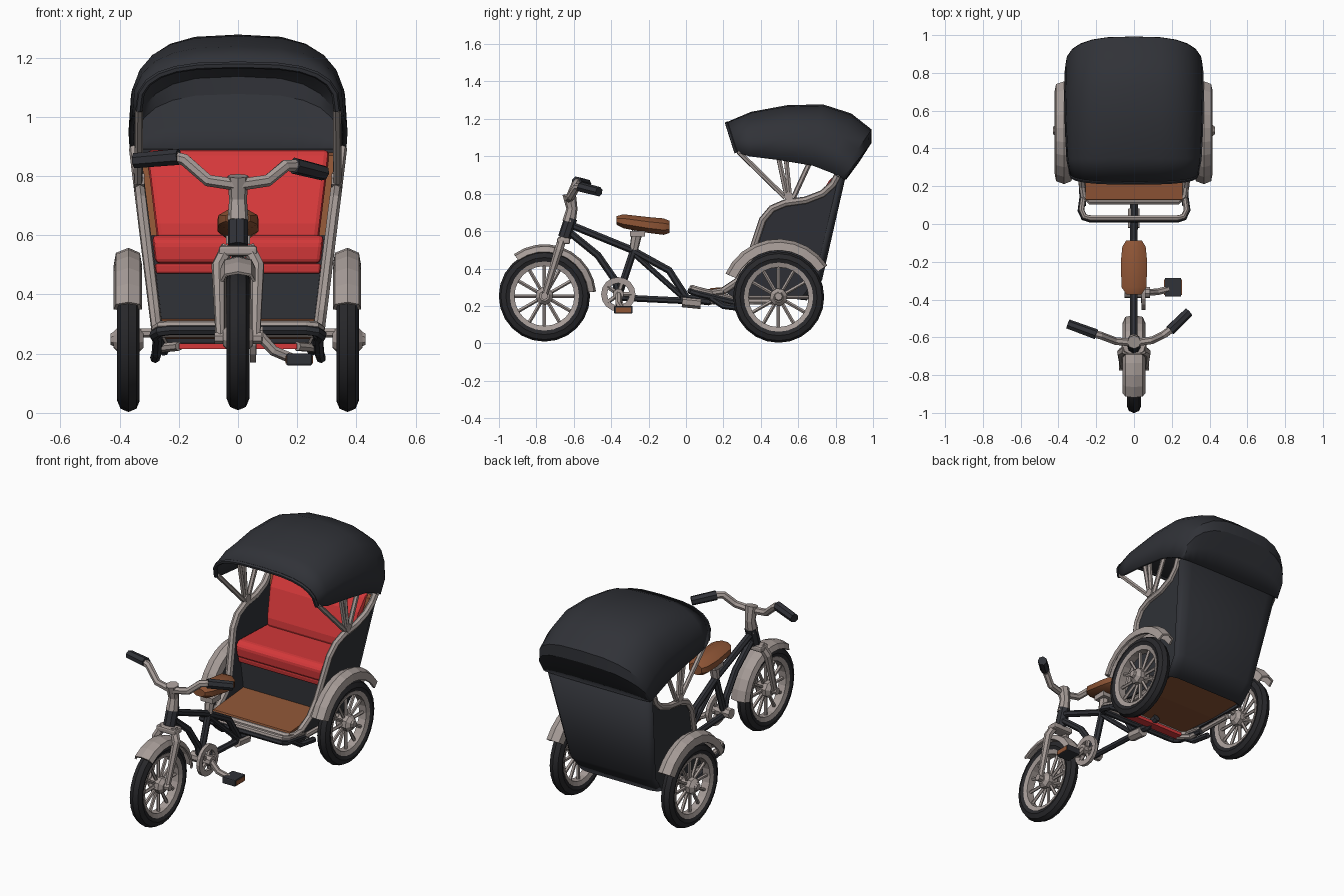
import bpy, bmesh
from math import sin, cos, pi, radians
from mathutils import Vector

cube = bpy.data.objects.get("Cube")
if cube:
    bpy.data.objects.remove(cube, do_unlink=True)


def material(name, rgb):
    m = bpy.data.materials.new(name)
    m.use_nodes = True
    m.diffuse_color = (*rgb, 1)
    m.node_tree.nodes["Principled BSDF"].inputs["Base Color"].default_value = (*rgb, 1)
    return m


DARK = material("charcoal", (0.03, 0.032, 0.039))
TYRE = material("rubber black", (0.021, 0.021, 0.024))
GREY = material("warm grey metal", (0.38, 0.33, 0.31))
RED = material("red upholstery", (0.66, 0.04, 0.042))
BROWN = material("brown leather", (0.27, 0.09, 0.036))


def loft(name, rings, mat, wrap=True, cyclic=False, caps=True, thick=0, bevel=0, smooth=0):
    """Skin a list of equal-length rings of points."""
    bm = bmesh.new()
    vs = [[bm.verts.new(p) for p in ring] for ring in rings]
    n, k = len(rings), len(rings[0])
    for i in range(n if cyclic else n - 1):
        a, b = vs[i], vs[(i + 1) % n]
        for j in range(k if wrap else k - 1):
            q = (j + 1) % k
            bm.faces.new((a[j], a[q], b[q], b[j]))
    if wrap and caps and not cyclic:
        bm.faces.new(vs[0])
        bm.faces.new(vs[-1])
    bmesh.ops.recalc_face_normals(bm, faces=bm.faces)
    me = bpy.data.meshes.new(name)
    bm.to_mesh(me)
    bm.free()
    me.materials.append(mat)
    ob = bpy.data.objects.new(name, me)
    bpy.context.collection.objects.link(ob)
    if thick:
        mod = ob.modifiers.new("thickness", "SOLIDIFY")
        mod.thickness, mod.offset = thick, 0
    if bevel:
        mod = ob.modifiers.new("soft edges", "BEVEL")
        mod.width, mod.segments = bevel, 2
    if smooth:
        bpy.ops.object.select_all(action="DESELECT")
        ob.select_set(True)
        bpy.context.view_layer.objects.active = ob
        bpy.ops.object.shade_smooth_by_angle(angle=radians(smooth))
    return ob


def tube(name, pts, r, mat, sides=7):
    """Sweep a round section along a path; r is one radius or one per point."""
    pts = [Vector(p) for p in pts]
    radii = r if isinstance(r, (list, tuple)) else [r] * len(pts)
    u, rings = Vector((0.3, 0.5, 0.8)), []
    for i, p in enumerate(pts):
        t = (pts[min(i + 1, len(pts) - 1)] - pts[max(i - 1, 0)]).normalized()
        u = (u - t * u.dot(t)).normalized()
        v = t.cross(u)
        rings.append([p + radii[i] * (u * cos(2 * pi * j / sides) + v * sin(2 * pi * j / sides))
                      for j in range(sides)])
    return loft(name, rings, mat)


def arc(name, c, profile, mat, a0=0, a1=360, segs=20, **kw):
    """Turn a (radius, x) profile about an axle along x."""
    full = a1 - a0 == 360
    angles = [radians(a0 + (a1 - a0) * i / segs) for i in range(segs if full else segs + 1)]
    rings = [[(c[0] + x, c[1] + r * cos(a), c[2] + r * sin(a)) for r, x in profile] for a in angles]
    return loft(name, rings, mat, cyclic=full, **kw)


def half_width(z):
    return 0.27 + 0.122 * (z - 0.25)


def prism(name, section, inset, mat, **kw):
    """Extrude a (y, z) section across the cab, following its flared sides."""
    return loft(name, [[(s * (half_width(z) - inset), y, z) for y, z in section] for s in (-1, 1)],
                mat, **kw)


def box(name, lo, hi, mat, bevel=0):
    ring = [(lo[0], lo[1]), (hi[0], lo[1]), (hi[0], hi[1]), (lo[0], hi[1])]
    return loft(name, [[(x, y, z) for x, y in ring] for z in (lo[2], hi[2])], mat, bevel=bevel)


# Wheels
def wheel(name, c):
    tyre = [(0.206 + 0.038 * cos(2 * pi * i / 8), 0.038 * sin(2 * pi * i / 8)) for i in range(8)]
    arc(name + "_tyre", c, tyre, TYRE, segs=24, smooth=40)
    arc(name + "_rim", c, [(0.16, -0.024), (0.185, -0.032), (0.185, 0.032), (0.16, 0.024)], GREY, segs=24)
    tube(name + "_hub", [(c[0] + x, c[1], c[2]) for x in (-0.05, -0.03, 0.03, 0.05)],
         [0.028, 0.048, 0.048, 0.028], GREY, 8)
    for i in range(12):
        a = 2 * pi * i / 12
        tube(name + "_spoke", [(c[0], c[1] + r * cos(a), c[2] + r * sin(a)) for r in (0.03, 0.17)],
             0.01, GREY, 5)


FRONT = (0, -0.757, 0.253)
wheel("front_wheel", FRONT)
arc("front_fender", FRONT, [(0.235, -0.055), (0.262, -0.043), (0.272, 0), (0.262, 0.043), (0.235, 0.055)],
    GREY, 5, 126, 9, wrap=False, thick=0.01)
for s in (-1, 1):
    rear = (s * 0.37, 0.495, 0.247)
    wheel("rear_wheel", rear)
    arc("rear_fender", rear, [(0.25, -0.044), (0.29, -0.038), (0.305, 0), (0.29, 0.034), (0.25, 0.04)],
        GREY, 33, 156, 9, wrap=False, thick=0.012)
    tube("axle_cap", [(s * 0.40, 0.495, 0.25), (s * 0.43, 0.495, 0.25)], [0.035, 0.02], GREY)
tube("rear_axle", [(-0.4, 0.495, 0.27), (0.4, 0.495, 0.27)], 0.016, GREY)

# Fork, stem and handlebar
for s in (-1, 1):
    tube("fork_leg", [(s * 0.035, -0.66, 0.56), (s * 0.066, -0.68, 0.5), (s * 0.06, -0.757, 0.253)],
         [0.024, 0.024, 0.016], GREY)
tube("front_axle", [(-0.08, -0.757, 0.253), (0.08, -0.757, 0.253)], 0.02, GREY)
box("fork_crown", (-0.065, -0.69, 0.53), (0.065, -0.62, 0.565), GREY, 0.01)
tube("head_tube", [(0, -0.65, 0.565), (0, -0.615, 0.67)], 0.035, DARK, 8)
tube("stem", [(0, -0.625, 0.65), (0, -0.61, 0.72), (0, -0.625, 0.80)], [0.036, 0.03, 0.036], GREY, 8)
bar = [(-0.22, -0.58, 0.865), (-0.18, -0.59, 0.855), (-0.1, -0.62, 0.785), (0, -0.63, 0.77),
       (0.1, -0.615, 0.785), (0.16, -0.585, 0.835), (0.2, -0.555, 0.835)]
tube("handlebar", bar, 0.021, GREY)
tube("right_grip", [(-0.2, -0.585, 0.865), (-0.35, -0.53, 0.852)], [0.028, 0.026], DARK)
tube("left_grip", [(0.19, -0.562, 0.835), (0.29, -0.465, 0.81)], [0.028, 0.026], DARK)

# Bicycle frame
tube("top_tube", [(0, -0.62, 0.635), (0, -0.29, 0.5), (0, -0.09, 0.39), (0, 0, 0.25)], 0.02, DARK)
tube("down_tube", [(0, -0.63, 0.6), (0, -0.47, 0.47), (0, -0.38, 0.34), (0, -0.36, 0.26)], 0.02, DARK)
tube("seat_tube", [(0, -0.27, 0.53), (0, -0.36, 0.26)], 0.02, DARK)
tube("seat_stay", [(0, -0.28, 0.48), (0, -0.02, 0.25)], 0.015, DARK)
tube("chain_stay", [(0, -0.36, 0.245), (0, 0.05, 0.225)], 0.018, DARK)
tube("seat_post", [(0, -0.28, 0.5), (0, -0.26, 0.6)], [0.024, 0.03], GREY)
box("seat_clamp", (-0.04, -0.3, 0.57), (0.04, -0.22, 0.6), GREY)

# Saddle
saddle = []
for y, w, top, low in [(-0.372, 0.04, 0.68, 0.635), (-0.335, 0.066, 0.69, 0.615), (-0.2, 0.07, 0.675, 0.59),
                       (-0.12, 0.062, 0.668, 0.58), (-0.088, 0.042, 0.655, 0.59)]:
    ring = [(i + 0.5) * pi / 4 for i in range(8)]
    saddle.append([(w * 1.08 * cos(a), y, (top + low) / 2 + (top - low) * 0.54 * sin(a)) for a in ring])
loft("saddle", saddle, BROWN, smooth=35)

# Chainring, crank and pedal
RING = (0.05, -0.362, 0.262)
arc("chainring", RING, [(0.06, -0.01), (0.092, -0.01), (0.092, 0.01), (0.06, 0.01)], GREY, segs=16)
for i in range(5):
    a = 2 * pi * i / 5
    tube("chainring_arm", [RING, (0.05, -0.362 + 0.07 * cos(a), 0.262 + 0.07 * sin(a))], 0.012, GREY, 5)
tube("crank_axle", [(-0.05, -0.362, 0.262), (0.085, -0.362, 0.262)], 0.03, GREY, 8)
tube("crank", [(0.07, -0.362, 0.265), (0.12, -0.36, 0.21), (0.18, -0.345, 0.185)], 0.018, GREY)
box("pedal", (0.163, -0.385, 0.16), (0.25, -0.285, 0.2), DARK, 0.006)
for x in (0.16, 0.248):
    box("pedal_reflector", (x, -0.375, 0.166), (x + 0.005, -0.295, 0.192), BROWN)

# Cab chassis
tube("drawbar", [(0, -0.03, 0.245), (0, 0.12, 0.225), (0, 0.2, 0.25)], 0.022, DARK)
tube("drawbar_joint", [(0, -0.02, 0.225), (0, 0.08, 0.215)], 0.032, GREY)


def loop(half):
    """Mirror a half path across the middle."""
    return half + [(-x, y, z) for x, y, z in reversed(half)]


tube("front_bumper", loop([(0.25, 0.3, 0.21), (0.282, 0.07, 0.265), (0.265, 0.035, 0.275),
                           (0.23, 0.025, 0.28)]), 0.018, DARK)
tube("bumper_rail", loop([(0.25, 0.27, 0.235), (0.278, 0.075, 0.285), (0.262, 0.04, 0.295),
                          (0.23, 0.032, 0.297)]), 0.015, GREY)
tube("floor_rail", loop([(0.275, 0.2, 0.28), (0.268, 0.15, 0.272), (0.235, 0.12, 0.272)]), 0.018, GREY)
for s in (-1, 1):
    tube("chassis_rail", [(s * 0.2, 0.14, 0.225), (s * 0.255, 0.2, 0.22), (s * 0.27, 0.5, 0.225)], 0.016, GREY)
    tube("bumper_bracket", [(s * 0.27, 0.1, 0.265), (s * 0.275, 0.2, 0.2), (s * 0.28, 0.32, 0.185)], 0.017, DARK)
box("front_valance", (-0.2, 0.13, 0.215), (0.2, 0.18, 0.235), RED)

# Cab shell
edge = [(0.2, 0.28), (0.28, 0.335), (0.33, 0.42), (0.37, 0.54), (0.41, 0.66), (0.46, 0.72),
        (0.53, 0.75), (0.64, 0.765), (0.73, 0.8), (0.785, 0.85), (0.81, 0.895)]
back = [(0.845, 0.89), (0.72, 0.34), (0.64, 0.235)]
for s in (-1, 1):
    outline = edge + [(y - 0.03, z) for y, z in back] + [(0.25, 0.25)]
    side = [(s * half_width(z), y, z) for y, z in outline]
    loft("side_panel", [side, [(x - s * 0.016, y, z) for x, y, z in side]], DARK)
    tube("side_trim", [(s * half_width(z), y, z) for y, z in edge], 0.02, GREY)
loft("back_panel", [[(f * half_width(z), y - d, z) for f, d in
                     ((-1, 0.03), (-0.93, 0.01), (-0.8, 0), (0.8, 0), (0.93, 0.01), (1, 0.03))]
                    for y, z in back], DARK, wrap=False, thick=0.016, smooth=30)
prism("floor", [(0.12, 0.275), (0.13, 0.295), (0.45, 0.32), (0.64, 0.25), (0.4, 0.25)], 0.02, BROWN)

# Bench
prism("bench_box", [(0.42, 0.3), (0.42, 0.475), (0.7, 0.475), (0.68, 0.3)], 0.02, DARK)
prism("cushion_base", [(0.4, 0.47), (0.395, 0.505), (0.74, 0.505), (0.72, 0.47)], 0.02, RED, bevel=0.008)
prism("seat_cushion", [(0.385, 0.505), (0.38, 0.575), (0.41, 0.6), (0.72, 0.59), (0.74, 0.505)],
      0.022, RED, bevel=0.015)
prism("backrest", [(0.66, 0.585), (0.665, 0.64), (0.72, 0.8), (0.775, 0.885), (0.81, 0.89), (0.74, 0.58)],
      0.038, RED, bevel=0.018)
prism("backrest_lining", [(0.71, 0.6), (0.78, 0.87), (0.81, 0.88), (0.75, 0.6)], 0.017, BROWN)

# Folding hood: arched ribs given as half width, foot (y, z), crown (y, z), crown roundness
ribs = [(0.335, 0.27, 1.02, 0.22, 1.175, 0.7), (0.35, 0.34, 1.0, 0.35, 1.23, 0.7),
        (0.358, 0.5, 0.98, 0.54, 1.265, 0.7), (0.362, 0.68, 0.95, 0.73, 1.27, 0.7),
        (0.36, 0.77, 0.915, 0.88, 1.222, 0.75), (0.358, 0.82, 0.895, 0.985, 1.14, 0.8),
        (0.355, 0.835, 0.885, 0.985, 1.075, 0.8), (0.35, 0.84, 0.88, 0.92, 0.975, 0.8),
        (0.345, 0.84, 0.88, 0.85, 0.88, 0.8)]
hood = []
for w, y0, z0, y1, z1, power in ribs:
    arch = []
    for i in range(13):
        c, lift = cos(pi * i / 12), abs(sin(pi * i / 12)) ** power
        x = w * abs(c) ** 0.68 * (1 if i < 6 else -1)
        arch.append((x, y0 + (y1 - y0) * lift, z0 + (z1 - z0) * lift))
    hood.append(arch)
loft("hood", hood, DARK, wrap=False, thick=0.016, smooth=25)
tube("hood_front_hem", hood[0], 0.012, DARK, 6)

# Hood struts fanning out from each side
for s in (-1, 1):
    tube("strut_pivot", [(s * 0.315, 0.55, 0.785), (s * 0.352, 0.55, 0.785)], 0.025, GREY)
    for y0, y1, z1 in [(0.53, 0.28, 1.025), (0.54, 0.485, 1.04), (0.555, 0.53, 1.04), (0.575, 0.69, 1.03)]:
        tube("hood_strut", [(s * 0.336, y0, 0.78), (s * 0.334, y1, z1)], 0.014, GREY, 6)
